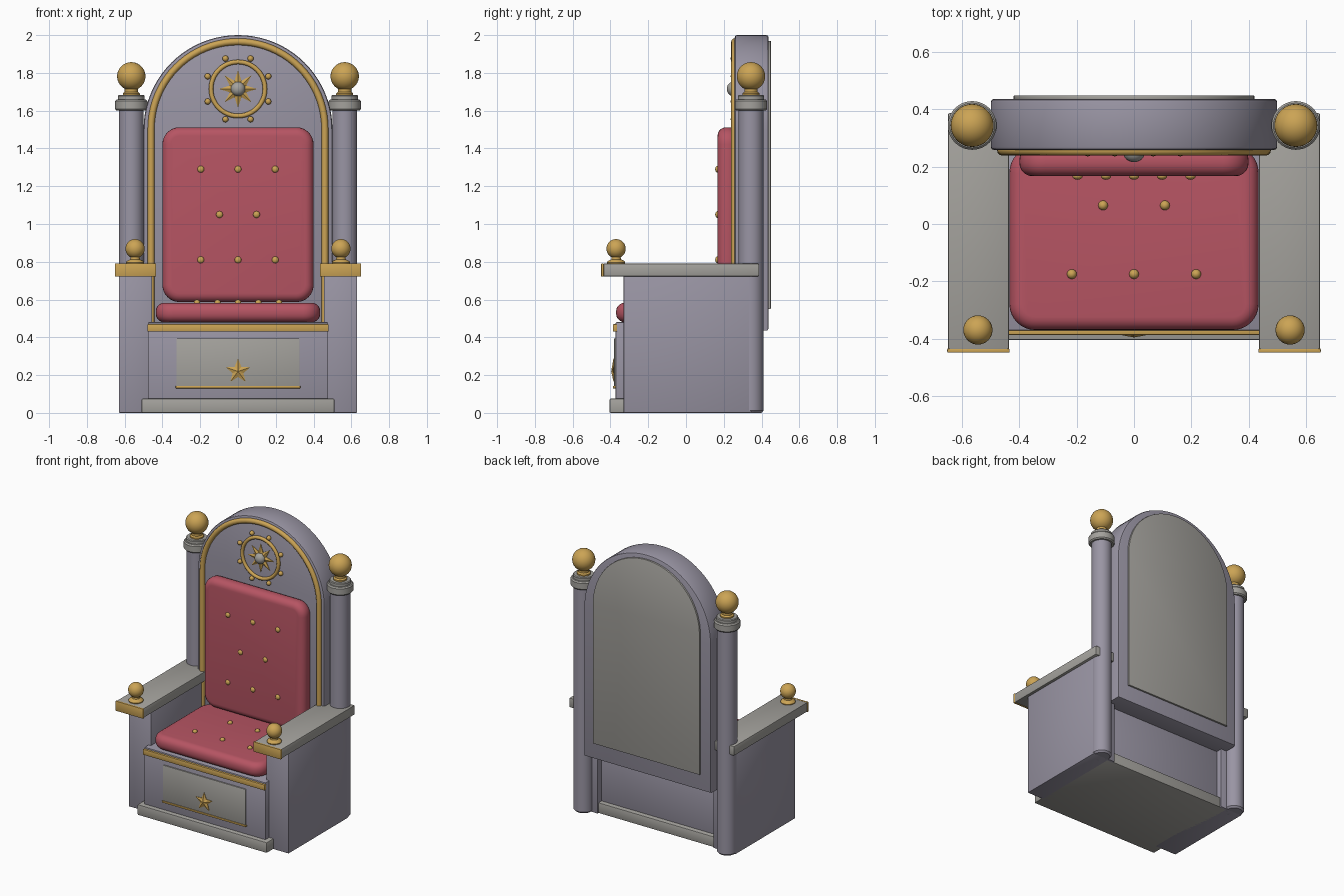
import bpy, bmesh, math
from mathutils import Matrix, Vector

if "Cube" in bpy.data.objects:
    bpy.data.objects.remove(bpy.data.objects["Cube"])


def material(name, rgb):
    m = bpy.data.materials.new(name)
    m.diffuse_color = (*rgb, 1)
    m.use_nodes = True
    m.node_tree.nodes["Principled BSDF"].inputs["Base Color"].default_value = m.diffuse_color
    return m


FRAME = material("purple grey frame", (0.32, 0.30, 0.37))
STONE = material("warm grey panel", (0.37, 0.36, 0.335))
GOLD = material("gold", (0.60, 0.37, 0.09))
RED = material("red cushion", (0.47, 0.09, 0.125))
# maps a flat (u, v, depth) shape to x, z, y so it stands upright
UPRIGHT = Matrix(((1, 0, 0, 0), (0, 0, 1, 0), (0, 1, 0, 0), (0, 0, 0, 1)))


def finish(name, bm, mat, angle=35):
    bmesh.ops.recalc_face_normals(bm, faces=bm.faces)
    me = bpy.data.meshes.new(name)
    bm.to_mesh(me)
    bm.free()
    me.materials.append(mat)
    ob = bpy.data.objects.new(name, me)
    bpy.context.collection.objects.link(ob)
    bpy.ops.object.select_all(action='DESELECT')
    ob.select_set(True)
    bpy.context.view_layer.objects.active = ob
    bpy.ops.object.shade_smooth_by_angle(angle=math.radians(angle))
    return ob


def prism(name, outline, d0, d1, mat, bevel=0.0, segs=2, upright=True, angle=35):
    """Extrude an outline from depth d0 to d1 and round its rims."""
    bm = bmesh.new()
    lo = bm.faces.new([bm.verts.new((u, v, d0)) for u, v in outline])
    hi = bm.faces.new([bm.verts.new((u, v, d1)) for u, v in outline])
    rims = list(lo.edges) + list(hi.edges)
    a, b = list(lo.verts), list(hi.verts)
    for i in range(len(a)):
        j = (i + 1) % len(a)
        bm.faces.new((a[i], a[j], b[j], b[i]))
    bmesh.ops.recalc_face_normals(bm, faces=bm.faces)
    if bevel:
        bmesh.ops.bevel(bm, geom=rims, offset=bevel, segments=segs,
                        profile=0.5, affect='EDGES', clamp_overlap=True)
    if upright:
        bm.transform(UPRIGHT)
    return finish(name, bm, mat, angle)


def box(name, x, y, z, mat, bevel=0.005):
    bm = bmesh.new()
    bmesh.ops.create_cube(bm, size=1)
    for v in bm.verts:
        v.co = [r[0] if c < 0 else r[1] for c, r in zip(v.co, (x, y, z))]
    if bevel:
        bmesh.ops.bevel(bm, geom=bm.edges[:], offset=bevel, segments=2,
                        profile=0.5, affect='EDGES')
    return finish(name, bm, mat)


def lathe(name, profile, x, y, mat, n=40):
    """Revolve (radius, z) points around a vertical axis."""
    bm = bmesh.new()
    vs = [bm.verts.new((r, 0, z)) for r, z in profile]
    es = [bm.edges.new(p) for p in zip(vs, vs[1:])]
    bmesh.ops.spin(bm, geom=vs + es, axis=(0, 0, 1), cent=(0, 0, 0),
                   angle=2 * math.pi, steps=n)
    bmesh.ops.remove_doubles(bm, verts=bm.verts, dist=1e-5)
    bm.transform(Matrix.Translation((x, y, 0)))
    return finish(name, bm, mat)


def ball(name, co, r, mat, squash=1.0, n=24):
    bm = bmesh.new()
    bmesh.ops.create_uvsphere(bm, u_segments=n, v_segments=n // 2, radius=r)
    bm.transform(Matrix.Translation(co) @ Matrix.Diagonal((1, squash, 1, 1)))
    return finish(name, bm, mat, 60)


def arch(w, bottom, spring, n=40):
    arc = [(w * math.cos(math.pi * i / n), spring + w * math.sin(math.pi * i / n))
           for i in range(n + 1)]
    return [(w, bottom)] + arc + [(-w, bottom)]


def rounded(x0, x1, y0, y1, r, n=8):
    pts = []
    for k, (cx, cy) in enumerate(((x1 - r, y1 - r), (x0 + r, y1 - r),
                                  (x0 + r, y0 + r), (x1 - r, y0 + r))):
        for i in range(n + 1):
            t = math.pi / 2 * (k + i / n)
            pts.append((cx + r * math.cos(t), cy + r * math.sin(t)))
    return pts


def star(name, points, ro, ri, z, y, rise, mat):
    """Faceted star standing on the plane y, with a raised middle."""
    bm = bmesh.new()
    ring = []
    for i in range(points * 2):
        t = math.pi / 2 + math.pi * i / points
        r = ri if i % 2 else ro
        ring.append((r * math.cos(t), z + r * math.sin(t)))
    back = [bm.verts.new((u, y, v)) for u, v in ring]
    front = [bm.verts.new((u, y - 0.006, v)) for u, v in ring]
    tip = bm.verts.new((0, y - rise, z))
    bm.faces.new(back)
    for i in range(len(ring)):
        j = (i + 1) % len(ring)
        bm.faces.new((back[i], back[j], front[j], front[i]))
        bm.faces.new((front[i], front[j], tip))
    return finish(name, bm, mat, 5)


def tube(name, pts, r, mat, closed=False):
    cu = bpy.data.curves.new(name, 'CURVE')
    cu.dimensions = '3D'
    cu.bevel_depth, cu.bevel_resolution, cu.use_fill_caps = r, 4, True
    sp = cu.splines.new('POLY')
    sp.points.add(len(pts) - 1)
    for p, co in zip(sp.points, pts):
        p.co = (*co, 1)
    sp.use_cyclic_u = closed
    cu.materials.append(mat)
    ob = bpy.data.objects.new(name, cu)
    bpy.context.collection.objects.link(ob)


# base and seat box
box("plinth", (-0.51, 0.51), (-0.405, 0.335), (0, 0.075), STONE, 0.006)
box("seat_box", (-0.477, 0.477), (-0.372, 0.30), (0.03, 0.48), FRAME)
box("seat_trim", (-0.48, 0.48), (-0.387, -0.365), (0.43, 0.47), GOLD, 0.004)
box("front_panel", (-0.325, 0.325), (-0.38, -0.365), (0.13, 0.395), STONE, 0.002)
box("front_panel_strip", (-0.33, 0.33), (-0.387, -0.37), (0.13, 0.142), GOLD, 0.002)
star("front_star", 5, 0.068, 0.03, 0.22, -0.378, 0.018, GOLD)

# arched back with rear panel and gold edging
prism("back_panel", arch(0.5, 0.435, 1.5), 0.258, 0.437, FRAME, 0.012)
prism("rear_panel", arch(0.42, 0.55, 1.55), 0.43, 0.449, STONE, 0.003)
tube("back_trim", [(u, 0.257, v) for u, v in arch(0.46, 0.46, 1.505)], 0.018, GOLD)

# cushions and buttons
prism("back_cushion", rounded(-0.4, 0.4, 0.587, 1.512, 0.09), 0.167, 0.27,
      RED, 0.045, 5, angle=60)
prism("seat_cushion", rounded(-0.435, 0.435, -0.37, 0.27, 0.09), 0.48, 0.583,
      RED, 0.045, 5, upright=False, angle=60)
for z, xs in ((1.29, (-0.197, 0, 0.197)), (1.05, (-0.098, 0.098)),
              (0.81, (-0.197, 0, 0.197))):
    for x in xs:
        ball("back_button", (x, 0.167, z), 0.018, GOLD, 0.7, 16)
for y, xs in ((0.065, (-0.108, 0.108)), (-0.175, (-0.217, 0, 0.217))):
    for x in xs:
        ball("seat_button", (x, y, 0.583), 0.017, GOLD, 1, 16)

# round emblem above the back cushion
ez = 1.715
turn = [2 * math.pi * i / 48 for i in range(48)]
tube("emblem_ring", [(0.143 * math.cos(t), 0.252, ez + 0.143 * math.sin(t))
                     for t in turn], 0.012, GOLD, True)
for i in range(8):
    t = math.pi / 8 + i * math.pi / 4
    ball("emblem_bead", (0.174 * math.cos(t), 0.252, ez + 0.174 * math.sin(t)),
         0.016, GOLD, 1, 16)
star("emblem_star", 8, 0.1, 0.047, ez, 0.26, 0.022, GOLD)
ball("emblem_centre", (0, 0.25, ez), 0.038, STONE, 0.9)


def finial(name, x, y, z, r):
    """Ball on a small stepped foot."""
    lathe(name + "_foot", [(0, z - 0.005), (r * 0.9, z - 0.005), (r * 0.95, z + r * 0.12),
                           (r * 0.85, z + r * 0.28), (r * 0.5, z + r * 0.45),
                           (r * 0.45, z + r * 0.9), (0, z + r * 0.9)], x, y, GOLD)
    ball(name + "_ball", (x, y, z + r * 1.55), r, GOLD, 1, 32)


# mirrored sides: arm blocks, armrests, posts
for s, side in ((-1, "left"), (1, "right")):
    def span(a, b):
        return tuple(sorted((s * a, s * b)))
    box(side + "_arm_block", span(0.455, 0.63), (-0.33, 0.345), (0, 0.73), FRAME, 0.004)
    box(side + "_armrest", span(0.436, 0.65), (-0.44, 0.387), (0.723, 0.79), STONE, 0.006)
    box(side + "_armrest_front", span(0.434, 0.652), (-0.449, -0.435), (0.721, 0.791),
        GOLD, 0.003)
    finial(side + "_arm_finial", s * 0.545, -0.37, 0.79, 0.051)
    px, py = s * 0.565, 0.344
    lathe(side + "_post", [(0, 0), (0.055, 0), (0.066, 0.012), (0.066, 1.62), (0, 1.62)],
          px, py, FRAME)
    lathe(side + "_post_cap", [(0, 1.6), (0.078, 1.6), (0.085, 1.608), (0.085, 1.65),
                               (0.078, 1.659), (0.07, 1.66), (0.07, 1.678),
                               (0.065, 1.683), (0, 1.683)], px, py, STONE)
    lathe(side + "_post_neck", [(0, 1.68), (0.045, 1.68), (0.045, 1.692),
                                (0.035, 1.7), (0.035, 1.73), (0, 1.73)], px, py, GOLD)
    ball(side + "_post_ball", (px, py, 1.782), 0.075, GOLD, 1, 36)
